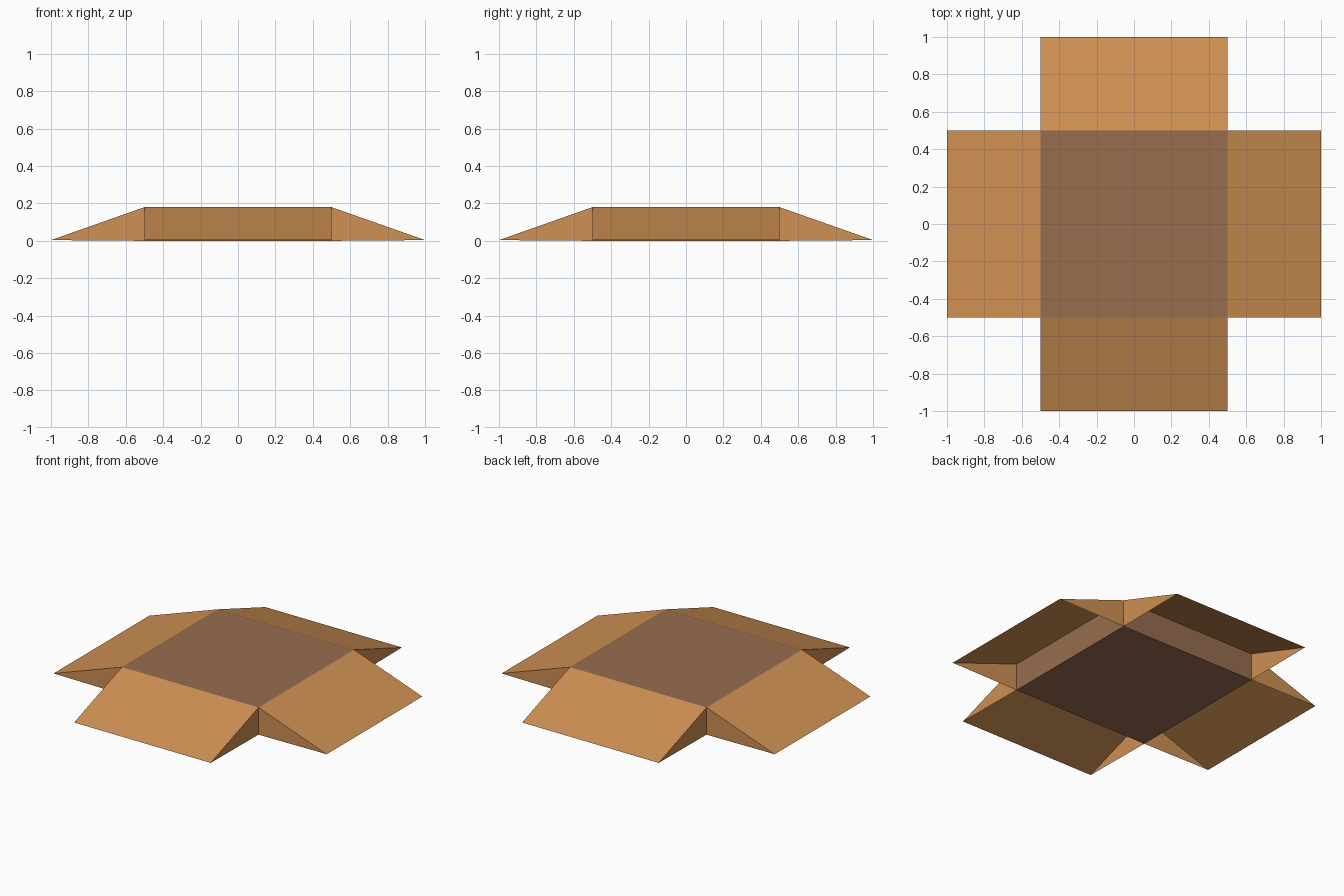
import bpy
import bmesh
from math import pi
from mathutils import Matrix

HALF, HEIGHT, REACH, TIP = 0.5, 0.18, 1.0, 0.004

cube = bpy.data.objects.get("Cube")
if cube:
    bpy.data.objects.remove(cube, do_unlink=True)


def make_material(name, color):
    mat = bpy.data.materials.new(name)
    mat.use_nodes = True
    mat.diffuse_color = (*color, 1)
    mat.node_tree.nodes["Principled BSDF"].inputs["Base Color"].default_value = (*color, 1)
    return mat


def add_object(name, bm, mat):
    mesh = bpy.data.meshes.new(name)
    bm.to_mesh(mesh)
    bm.free()
    mesh.materials.append(mat)
    obj = bpy.data.objects.new(name, mesh)
    bpy.context.collection.objects.link(obj)


wood = make_material("light wood", (0.62, 0.28, 0.087))
brown = make_material("dark brown", (0.31, 0.153, 0.08))

# Central block
bm = bmesh.new()
bmesh.ops.create_cube(bm, size=1)
bmesh.ops.scale(bm, vec=(2 * HALF, 2 * HALF, HEIGHT), verts=bm.verts)
bmesh.ops.translate(bm, vec=(0, 0, HEIGHT / 2), verts=bm.verts)
add_object("platform", bm, brown)


def add_ramp(name, angle):
    """Sloped sheet with triangular cheeks, open underneath."""
    bm = bmesh.new()
    left, right = [
        [bm.verts.new(p) for p in ((x, -HALF, 0), (x, -HALF, HEIGHT), (x, -REACH, TIP))]
        for x in (-HALF, HALF)
    ]
    bm.faces.new(left)
    bm.faces.new(right[::-1])
    bm.faces.new((left[1], left[2], right[2], right[1]))
    bmesh.ops.recalc_face_normals(bm, faces=bm.faces)
    bm.transform(Matrix.Rotation(angle, 4, "Z"))
    add_object(name, bm, wood)


# Four ramps around the block
for i, side in enumerate(("front", "left", "back", "right")):
    add_ramp(side + "_ramp", i * pi / 2)
